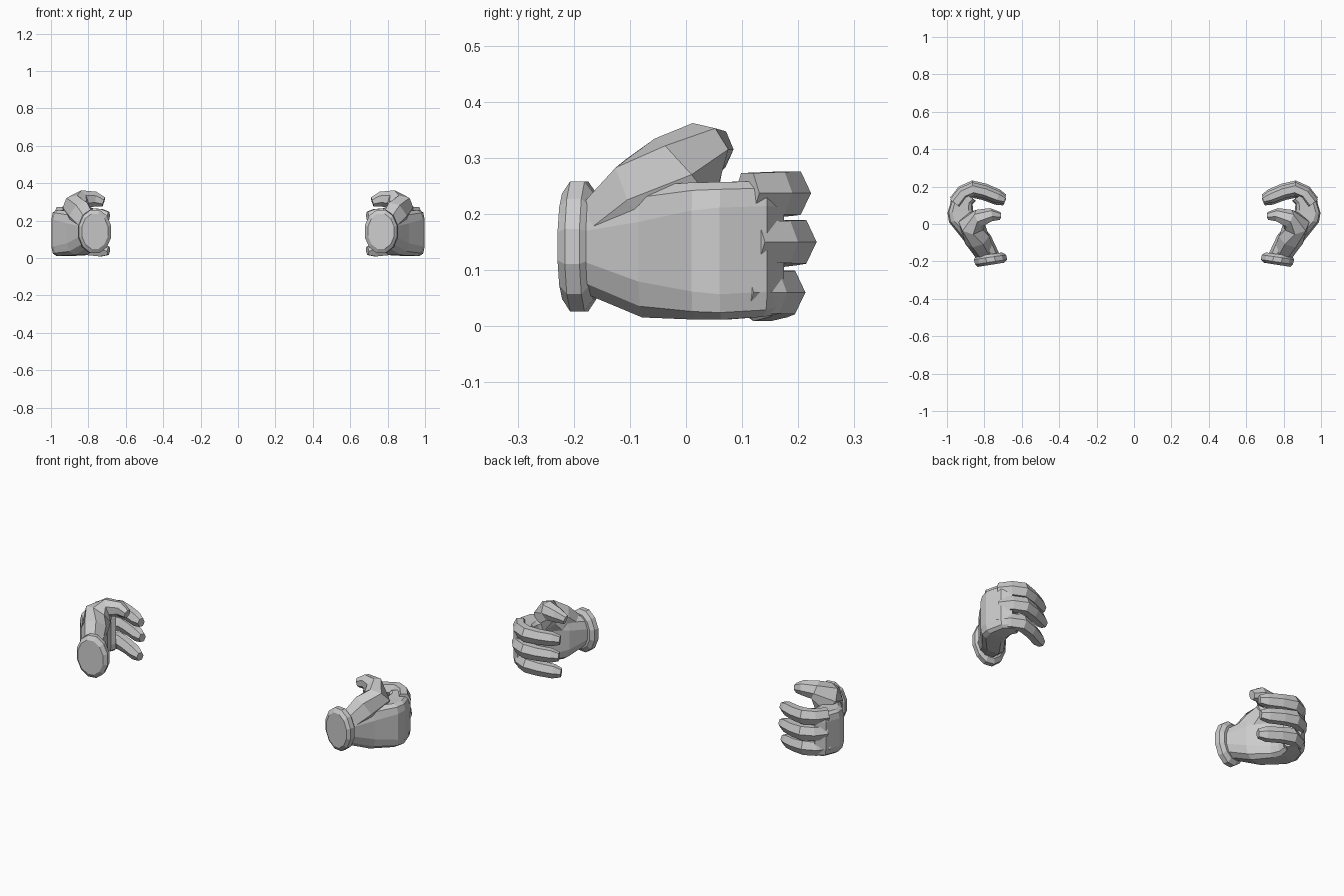
import bpy, bmesh
from math import cos, sin, pi, copysign
from mathutils import Vector

if "Cube" in bpy.data.objects:
    bpy.data.objects.remove(bpy.data.objects["Cube"])


def loft(name, rings):
    """Skin closed rings of points, cap the ends, mirror to the other hand."""
    bm = bmesh.new()
    vs = [[bm.verts.new(p) for p in r] for r in rings]
    n = len(vs[0])
    for a, b in zip(vs, vs[1:]):
        for i in range(n):
            j = (i + 1) % n
            bm.faces.new((a[i], a[j], b[j], b[i]))
    bm.faces.new(vs[0])
    bm.faces.new(vs[-1])
    bmesh.ops.recalc_face_normals(bm, faces=bm.faces)
    me = bpy.data.meshes.new(name)
    bm.to_mesh(me)
    bm.free()
    ob = bpy.data.objects.new(name, me)
    bpy.context.collection.objects.link(ob)
    mod = ob.modifiers.new("other_hand", 'MIRROR')
    mod.use_axis[0] = True


def power(v, e):
    return copysign(abs(v) ** e, v)


def section(inner, outer, z0, z1, e, n=12):
    """Upright ring between two plan points; small e is boxier."""
    a, b = Vector((*inner, (z0 + z1) / 2)), Vector((*outer, (z0 + z1) / 2))
    c, u, h = (a + b) / 2, (b - a) / 2, (z1 - z0) / 2
    ring = []
    for i in range(n):
        t = 2 * pi * (i + .5) / n
        k = 1 / cos(pi / n)
        ring.append(c + u * power(cos(t) * k if e == 1 else cos(t), e)
                    + Vector((0, 0, h * power(sin(t), e))))
    return ring


def tube(name, path, n=6):
    """Tapered digit along points (x, y, z, half thickness, half height)."""
    pts = [Vector(p[:3]) for p in path]
    rings = []
    for i, p in enumerate(path):
        t = pts[min(i + 1, len(pts) - 1)] - pts[max(i - 1, 0)]
        side = t.cross(Vector((0, 0, 1))).normalized()
        up = side.cross(t).normalized()
        rings.append([pts[i] + side * p[3] * cos(2 * pi * k / n)
                      + up * p[4] * sin(2 * pi * k / n) / .87 for k in range(n)])
    loft(name, rings)


# Rolled wrist cuff
loft("cuff", [
    section((.695, -.207), (.835, -.229), .045, .24, 1),
    section((.678, -.190), (.850, -.216), .022, .262, 1),
    section((.684, -.165), (.856, -.190), .022, .262, 1),
    section((.705, -.152), (.846, -.173), .045, .24, 1)])

# Palm and back of hand, bending inward at the knuckles
loft("palm", [
    section((.715, -.165), (.845, -.187), .055, .23, .9),
    section((.765, -.06), (.915, -.085), .013, .252, .6),
    section((.842, .03), (.99, .01), .01, .258, .4),
    section((.860, .075), (.998, .06), .01, .258, .35),
    section((.862, .105), (.972, .145), .015, .26, .35),
    section((.845, .125), (.925, .175), .02, .262, .4)])

# Three curled fingers
for name, z, dy, dz in (("upper_finger", .237, -.006, -.012),
                        ("middle_finger", .150, .004, -.014),
                        ("lower_finger", .060, -.016, -.022)):
    tube(name, [
        (.955, .115 + dy, z, .036, .036),
        (.915, .168 + dy, z, .036, .038),
        (.862, .192 + dy, z, .037, .039),
        (.800, .178 + dy, z + dz * .4, .035, .036),
        (.730, .150 + dy, z + dz * .8, .033, .034),
        (.692, .135 + dy, z + dz, .021, .022)])

# Thumb with its fleshy base
tube("thumb", [
    (.795, -.155, .165, .055, .055),
    (.840, -.075, .225, .070, .075),
    (.868, .000, .270, .070, .075),
    (.825, .030, .315, .050, .045),
    (.765, .048, .315, .037, .036),
    (.718, .042, .300, .022, .023)], 7)
